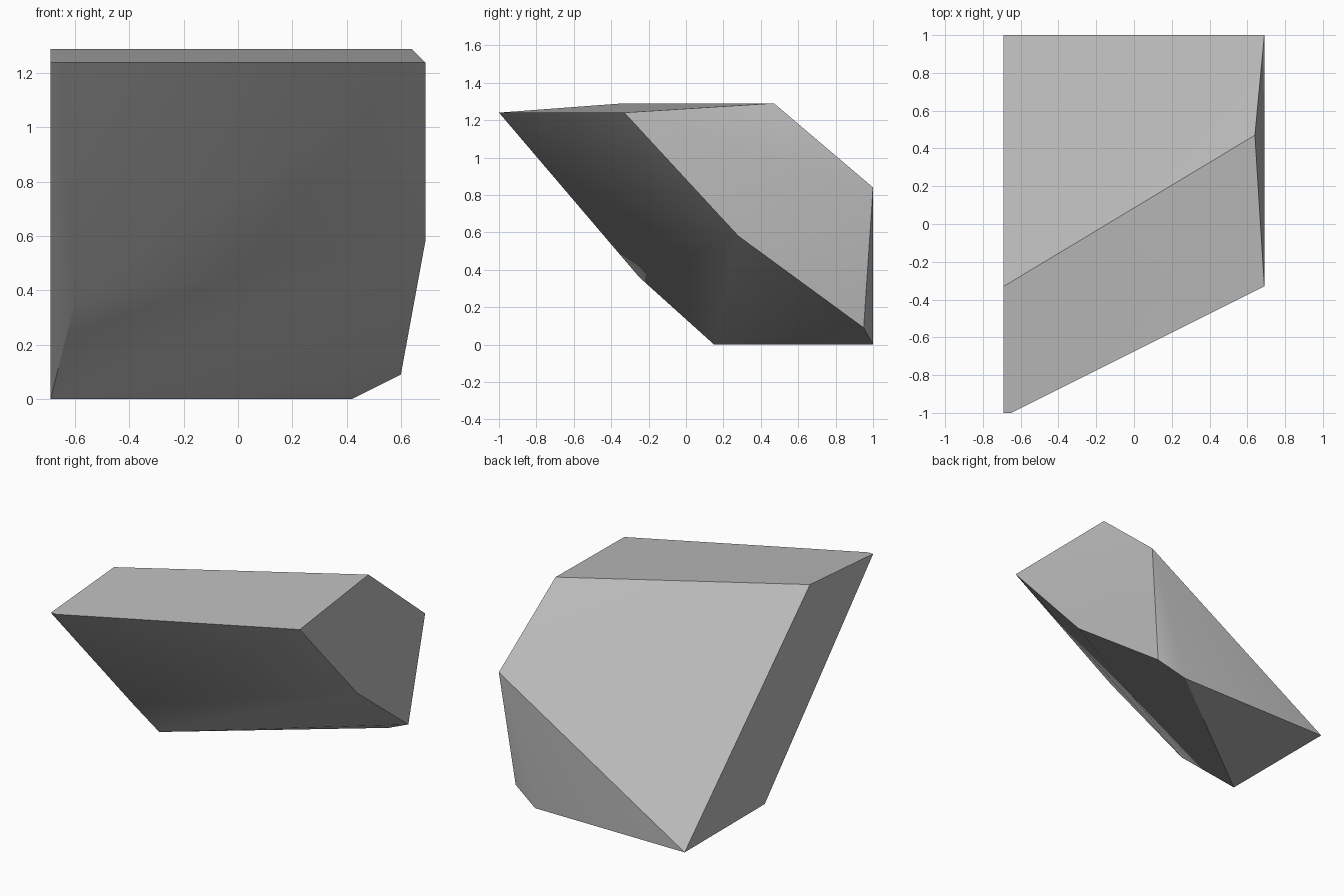
import bpy
import bmesh
from math import radians

cube = bpy.data.objects.get("Cube")
if cube:
    bpy.data.objects.remove(cube, do_unlink=True)

# One plain stone colour
stone = bpy.data.materials.new("grey_stone")
stone.use_nodes = True
grey = (0.5, 0.5, 0.5, 1)
stone.diffuse_color = grey
stone.node_tree.nodes["Principled BSDF"].inputs["Base Color"].default_value = grey

# Corners of the leaning, chipped block
side = 0.69
top_corners = [(-side, -1, 1.24), (-0.65, -1, 1.24), (side, -0.33, 1.24),
               (0.64, 0.47, 1.29), (-side, -0.33, 1.29)]
side_corners = [(side, 1, 0.84), (side, 0.28, 0.58), (0.6, 0.95, 0.09),
                (-0.6, -0.25, 0.36)]
base_corners = [(-side, 0.15, 0), (-side, 1, 0), (0.42, 1, 0)]

# Wrap the corners in a faceted shell
bm = bmesh.new()
for corner in top_corners + side_corners + base_corners:
    bm.verts.new(corner)
bmesh.ops.convex_hull(bm, input=bm.verts)
bmesh.ops.recalc_face_normals(bm, faces=bm.faces)

mesh = bpy.data.meshes.new("rock")
bm.to_mesh(mesh)
bm.free()
mesh.materials.append(stone)
rock = bpy.data.objects.new("rock", mesh)
bpy.context.collection.objects.link(rock)

# Soften shallow facets, keep the hard edges
bpy.ops.object.select_all(action="DESELECT")
rock.select_set(True)
bpy.context.view_layer.objects.active = rock
bpy.ops.object.shade_smooth_by_angle(angle=radians(30))
